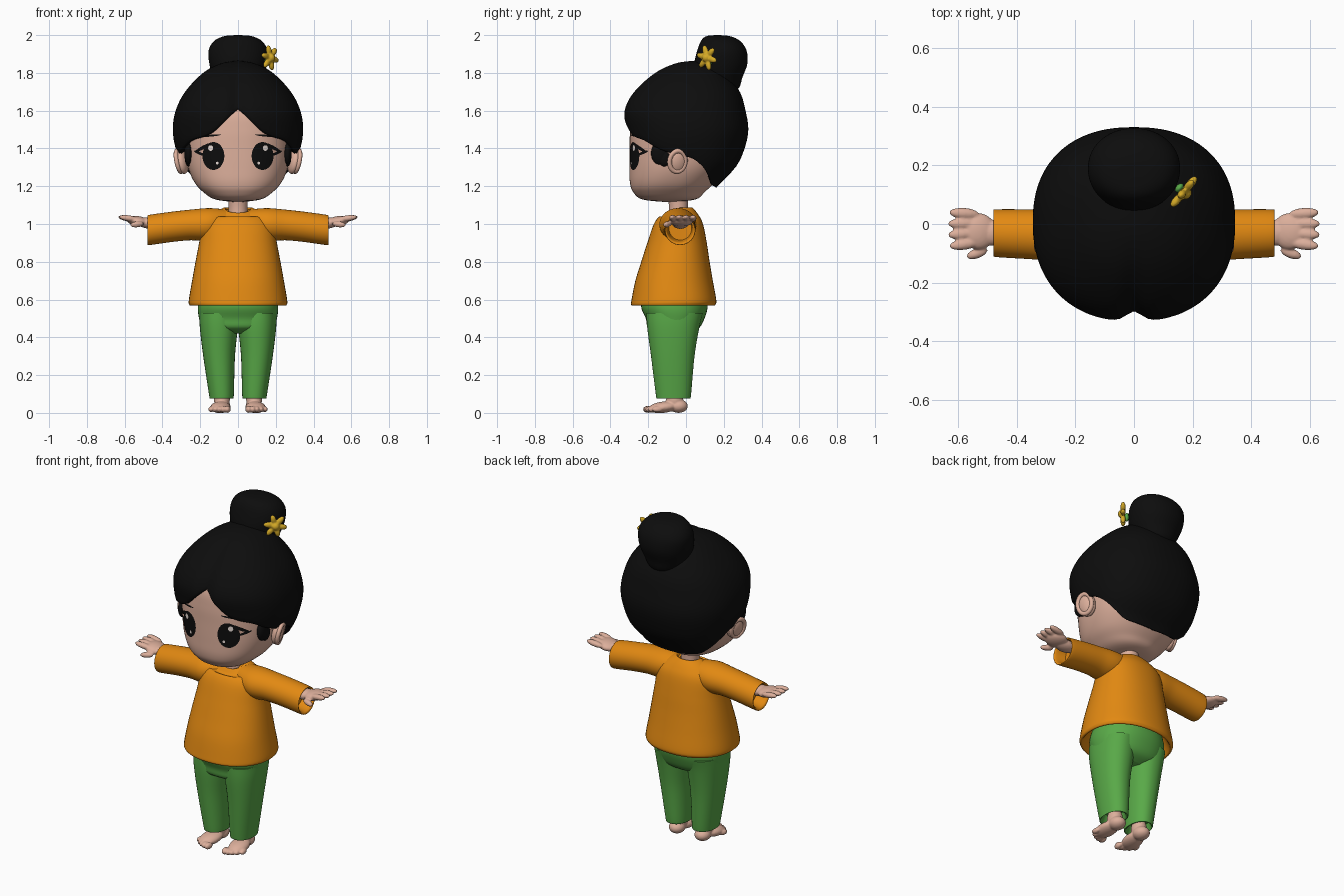
import bpy, bmesh, math
from mathutils import Matrix, Euler, Vector

cube = bpy.data.objects.get("Cube")
if cube:
    bpy.data.objects.remove(cube)


def material(name, r, g, b):
    m = bpy.data.materials.new(name)
    m.use_nodes = True
    m.diffuse_color = (r, g, b, 1)
    m.node_tree.nodes["Principled BSDF"].inputs["Base Color"].default_value = (r, g, b, 1)
    return m


skin = material("skin", .72, .43, .33)
black = material("hair black", .004, .004, .004)
orange = material("shirt orange", .76, .25, .006)
green = material("trouser green", .1, .4, .065)
gold = material("flower gold", .66, .4, .02)
pale = material("eye highlight", .9, .8, .75)


def finish(name, bm, mat, mirror=False, fuse=0):
    bmesh.ops.remove_doubles(bm, verts=bm.verts, dist=1e-5)
    bmesh.ops.recalc_face_normals(bm, faces=bm.faces)
    mesh = bpy.data.meshes.new(name)
    bm.to_mesh(mesh)
    bm.free()
    mesh.materials.append(mat)
    ob = bpy.data.objects.new(name, mesh)
    bpy.context.collection.objects.link(ob)
    bpy.ops.object.select_all(action='DESELECT')
    ob.select_set(True)
    bpy.context.view_layer.objects.active = ob
    bpy.ops.object.shade_smooth_by_angle(angle=math.radians(60))
    if fuse:
        mod = ob.modifiers.new("fuse", 'REMESH')
        mod.mode, mod.voxel_size, mod.use_smooth_shade = 'VOXEL', fuse, True
        soft = ob.modifiers.new("soften", 'SMOOTH')
        soft.iterations = 3
    if mirror:
        ob.modifiers.new("mirror", 'MIRROR')
    return ob


def spline(rows, t):
    """Smooth curve through the rows; t counts rows."""
    i = min(int(t), len(rows) - 2)
    f = t - i
    a, b, c, d = (rows[max(0, min(len(rows) - 1, i + k))] for k in (-1, 0, 1, 2))
    return [q + .5 * f * (r - p + f * (2 * p - 5 * q + 4 * r - s + f * (3 * (q - r) + s - p)))
            for p, q, r, s in zip(a, b, c, d)]


def find(rows, key):
    """Curve position where the first column reaches the key."""
    lo, hi = 0, len(rows) - 1
    rising = rows[-1][0] > rows[0][0]
    for _ in range(30):
        mid = (lo + hi) / 2
        if (spline(rows, mid)[0] < key) == rising:
            lo = mid
        else:
            hi = mid
    return lo


def section(row, angle, n=2.0, scale=1.0):
    """Point on a rounded cross-section; angle 0 is the front."""
    z, rx, front, back = row[:4]
    xc = row[4] if len(row) > 4 else 0
    s, c = math.sin(angle), math.cos(angle)
    x = xc + scale * rx * math.copysign(abs(s) ** (2 / n), s)
    y = (front + back) / 2 - scale * (back - front) / 2 * math.copysign(abs(c) ** (2 / n), c)
    return Vector((x, y, z))


def skin_rings(bm, rings, caps=True):
    rings = [[bm.verts.new(p) for p in ring] for ring in rings]
    for a, b in zip(rings, rings[1:]):
        for i in range(len(a)):
            j = (i + 1) % len(a)
            bm.faces.new((a[i], a[j], b[j], b[i]))
    if caps:
        bm.faces.new(rings[0])
        bm.faces.new(rings[-1])


def loft(name, rows, mat, n=2.0, sideways=False, mirror=False, shape=None, cols=48, step=5):
    bm = bmesh.new()
    rings = []
    for k in range((len(rows) - 1) * step + 1):
        row = spline(rows, k / step)
        ring = [section(row, math.tau * i / cols, n) for i in range(cols)]
        if sideways:
            ring = [Vector((p.z, p.y, p.x)) for p in ring]
        rings.append([shape(p) for p in ring] if shape else ring)
    skin_rings(bm, rings)
    return finish(name, bm, mat, mirror)


def egg(loc, radii, rot=(0, 0, 0)):
    return Matrix.LocRotScale(Vector(loc), Euler(rot), Vector(radii))


def blobs(name, mat, eggs, mirror=False, fuse=0):
    bm = bmesh.new()
    for m in eggs:
        bmesh.ops.create_uvsphere(bm, u_segments=32, v_segments=20, radius=1, matrix=m)
    return finish(name, bm, mat, mirror, fuse)


# Head: columns are height, half width, front, back
HEAD = [(1.115, 0, -.09, -.09), (1.13, .12, -.23, .05), (1.17, .185, -.28, .1),
        (1.22, .23, -.297, .15), (1.3, .265, -.299, .21), (1.4, .28, -.298, .25),
        (1.5, .28, -.296, .26), (1.6, .26, -.28, .25), (1.7, .2, -.21, .2), (1.76, 0, 0, 0)]
ROUND = 2.3
loft("head", HEAD, skin, ROUND, cols=64)
loft("neck", [(1.0, .055, -.1, .015), (1.08, .05, -.09, .01), (1.18, .055, -.1, .015)], skin)
blobs("ear", skin, [egg((.295, -.045, 1.33), (.03, .052, .066), (0, .2, .3))], True)
bm = bmesh.new()
rim = egg((.312, -.045, 1.332), (1, 1, 1), (0, .2, .3))
tube = [[rim @ Vector((.012 * math.sin(v), (.044 + .013 * math.cos(v)) * math.cos(u),
                       (.056 + .013 * math.cos(v)) * math.sin(u)))
         for v in (math.tau * j / 10 for j in range(10))]
        for u in (math.tau * i / 32 for i in range(33))]
skin_rings(bm, tube, False)
finish("ear_rim", bm, skin, True)


# Face details: thin patches that follow the face
def patch(name, mat, cx, cz, a, b, lift, turn=0):
    bm = bmesh.new()
    rings = []
    for k in range(6):
        ring = []
        for i in range(28):
            u = math.tau * i / 28
            px, pz = a * k / 5 * math.cos(u), b * k / 5 * math.sin(u)
            x = cx + px * math.cos(turn) - pz * math.sin(turn)
            z = cz + px * math.sin(turn) + pz * math.cos(turn)
            _, rx, front, back = spline(HEAD, find(HEAD, z))
            depth = (1 - min(1, abs(x) / rx) ** ROUND) ** (1 / ROUND)
            ring.append((x, (front + back) / 2 - (back - front) / 2 * depth - lift, z))
        rings.append(ring)
    skin_rings(bm, rings, False)
    finish(name, bm, mat, True)


patch("eye", black, .13, 1.36, .058, .074, .004)
patch("eye_highlight", pale, .145, 1.402, .013, .015, .007)
patch("eye_small_highlight", pale, .11, 1.322, .007, .008, .007)
patch("upper_lash", black, .185, 1.405, .045, .009, .005, -.5)
patch("outer_lash", black, .205, 1.375, .03, .007, .005, .4)
patch("eyebrow", black, .14, 1.468, .05, .005, .004, -.1)

# Hair cap: each column runs from the crown down to the hairline
HAIR = [(1.865, 0, .05, .05), (1.85, .09, -.06, .14), (1.8, .185, -.17, .21),
        (1.7, .28, -.28, .285), (1.6, .33, -.33, .315), (1.5, .345, -.318, .33),
        (1.4, .33, -.285, .31), (1.3, .29, -.2, .262), (1.18, .21, -.1, .145)]
HAIRLINE = [(0, 1.615), (10, 1.55), (20, 1.495), (30, 1.47), (45, 1.45), (60, 1.41),
            (75, 1.38), (90, 1.36), (100, 1.32), (115, 1.26), (135, 1.215), (180, 1.2)]
COLS, STEPS = 120, 28
columns = []
for i in range(COLS):
    angle = math.tau * i / COLS
    degrees = math.degrees(min(angle, math.tau - angle))
    edge = find(HAIR, spline(HAIRLINE, find(HAIRLINE, degrees))[1])
    column = [section(spline(HAIR, edge * k / STEPS), angle, ROUND) for k in range(STEPS + 1)]
    for scale, dz in ((.985, -.008), (.95, -.008), (.86, .02)):
        column.append(section(spline(HAIR, edge), angle, ROUND, scale) + Vector((0, 0, dz)))
    for p in column:
        # parting groove at the front
        p.y += .03 * math.exp(-(p.x / .04) ** 2) * max(0, -p.y) / .33
    columns.append(column)
bm = bmesh.new()
skin_rings(bm, list(zip(*columns)), False)
finish("hair", bm, black)
blobs("sideburn", black, [egg((.262, -.14, 1.375), (.022, .045, .06)),
                          egg((.262, -.115, 1.35), (.02, .035, .045))], True)
loft("hair_bun", [(1.7, 0, .17, .17), (1.71, .08, .1, .27), (1.78, .13, .055, .3),
                  (1.85, .152, .045, .325), (1.92, .155, .06, .32), (1.97, .125, .08, .285),
                  (1.995, .07, .11, .23), (2.0, 0, .165, .165)], black, 2.1)

# Hair flower
facing = egg((.17, .11, 1.88), (1, 1, 1), (0, 0, math.radians(50)))
petals = [facing @ Matrix.Rotation(math.tau * k / 6 + .25, 4, 'Y')
          @ egg((.04, 0, 0), (.029, .014, .016)) for k in range(6)]
blobs("hair_flower", gold, petals + [facing @ egg((0, -.008, 0), (.022, .02, .022))], fuse=.005)
blobs("flower_leaf", green, [facing @ egg((0, .02, -.02), (.018, .012, .025))])


# Shirt: hem folded inward, neckline lower at the front
def neckline(p):
    if p.z > 1.04:
        p.z -= .45 * max(0, -.03 - p.y) * min(1, (p.z - 1.04) / .03)
    return p


loft("shirt", [(.66, .2, -.22, .1), (.58, .238, -.27, .137), (.568, .25, -.283, .148),
               (.575, .259, -.291, .157), (.6, .26, -.288, .16), (.7, .243, -.268, .142),
               (.8, .225, -.237, .125), (.9, .206, -.205, .11), (1.0, .188, -.17, .09),
               (1.05, .14, -.135, .065), (1.085, .08, -.1, .035), (1.083, .066, -.092, .025),
               (1.05, .054, -.09, .015)], orange, 2.2, shape=neckline)
loft("sleeve", [(.05, .06, -.1, .04, 1.015), (.15, .085, -.14, .055, .999),
                (.25, .081, -.128, .05, .995), (.35, .08, -.12, .05, .985),
                (.465, .08, -.113, .05, .969), (.477, .075, -.108, .045, .968),
                (.465, .066, -.1, .037, .97), (.41, .06, -.09, .03, .975)],
     orange, sideways=True, mirror=True)

# Hands: wrist, palm, four fingers and a thumb fused together
hand = [egg((.47, -.03, 1.005), (.07, .045, .03), (0, -.1, 0)),
        egg((.53, -.025, 1.015), (.06, .062, .027), (0, -.15, 0)),
        egg((.535, -.1, .998), (.038, .017, .016), (0, .1, -.35))]
for i in range(4):
    y = .036 - .035 * i
    hand.append(egg((.585 - .12 * abs(y + .015), y, 1.03), (.052, .019, .016), (0, -.15, y * 2)))
blobs("hand", skin, hand, True, .005)

# Trousers
loft("trouser_seat", [(.42, .1, -.14, .02), (.45, .185, -.2, .07), (.5, .206, -.213, .098),
                      (.57, .212, -.238, .115), (.66, .19, -.21, .1)], green, 2.2)
loft("trouser_leg", [(.12, .045, -.12, 0, .09), (.085, .055, -.14, .01, .09),
                     (.079, .062, -.154, .021, .088), (.1, .066, -.16, .027, .088),
                     (.3, .084, -.185, .045, .1), (.45, .1, -.205, .07, .102),
                     (.53, .1, -.21, .09, .105)], green, 2.2, mirror=True)

# Feet: ankle, heel, instep and five toes fused together
foot = [egg((.085, -.06, .07), (.042, .045, .065)), egg((.085, -.04, .036), (.045, .05, .036)),
        egg((.093, -.12, .03), (.053, .08, .03), (.12, 0, .1))]
for i in range(5):
    foot.append(egg((.055 + .022 * i, -.2 + .003 * i * i, .019),
                    (.016 - .0007 * i, .028, .019 - .001 * i), (0, 0, .12)))
blobs("foot", skin, foot, True, .005)
